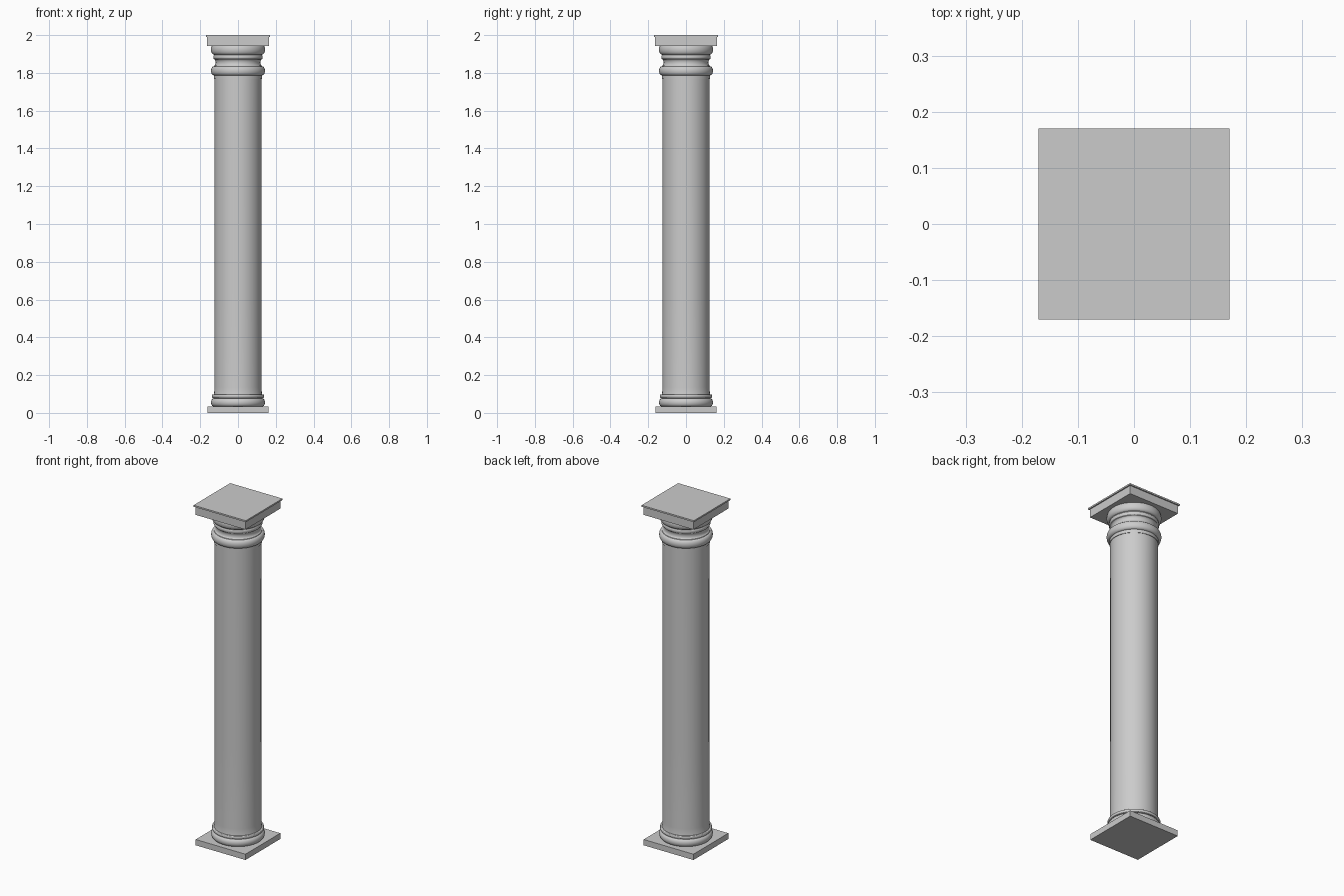
import bpy, bmesh, math

if "Cube" in bpy.data.objects:
    bpy.data.objects.remove(bpy.data.objects["Cube"])

SEGMENTS = 64


def slab(name, half, z0, z1):
    bpy.ops.mesh.primitive_cube_add(size=1, location=(0, 0, (z0 + z1) / 2))
    ob = bpy.context.object
    ob.name = name
    ob.scale = (half * 2, half * 2, z1 - z0)
    bpy.ops.object.transform_apply(location=True, rotation=False, scale=True)
    return ob


def bulge(r0, r1, z0, z1, n=10):
    """Half-round moulding swelling (or hollowing) from r0 to r1."""
    return [(r0 + (r1 - r0) * math.sin(math.pi * i / n),
             (z0 + z1) / 2 - (z1 - z0) / 2 * math.cos(math.pi * i / n))
            for i in range(n + 1)]


def lathe(name, profile):
    bm = bmesh.new()
    rings = []
    for r, z in profile:
        rings.append([bm.verts.new((r * math.cos(2 * math.pi * i / SEGMENTS),
                                    r * math.sin(2 * math.pi * i / SEGMENTS), z))
                      for i in range(SEGMENTS)])
    for a, b in zip(rings, rings[1:]):
        for i in range(SEGMENTS):
            j = (i + 1) % SEGMENTS
            bm.faces.new((a[i], a[j], b[j], b[i]))
    bm.faces.new(rings[0][::-1])
    bm.faces.new(rings[-1])
    me = bpy.data.meshes.new(name)
    bm.to_mesh(me)
    bm.free()
    ob = bpy.data.objects.new(name, me)
    bpy.context.collection.objects.link(ob)
    bpy.ops.object.select_all(action='DESELECT')
    ob.select_set(True)
    bpy.context.view_layer.objects.active = ob
    bpy.ops.object.shade_smooth_by_angle(angle=math.radians(35))
    return ob


# Square foot
slab("plinth", 0.162, 0.0, 0.034)

# Round base mouldings
lathe("base_mouldings",
      bulge(0.128, 0.143, 0.034, 0.077)
      + [(0.135, 0.079)] + bulge(0.135, 0.139, 0.081, 0.097))

# Shaft with slightly flared ends
lathe("shaft", [(0.129, 0.09), (0.126, 0.105), (0.125, 0.135),
                (0.1245, 0.6), (0.1245, 1.55), (0.125, 1.77), (0.125, 1.80)])

# Capital: collar, lower roll, hollow neck, ring, upper roll
lathe("capital",
      [(0.128, 1.768), (0.128, 1.787)]
      + bulge(0.128, 0.143, 1.787, 1.835)
      + bulge(0.127, 0.118, 1.838, 1.872)
      + bulge(0.127, 0.131, 1.874, 1.894)
      + bulge(0.128, 0.143, 1.897, 1.95))

# Square abacus with thin top lip
slab("abacus", 0.163, 1.943, 1.991)
slab("abacus_lip", 0.17, 1.991, 2.0)
